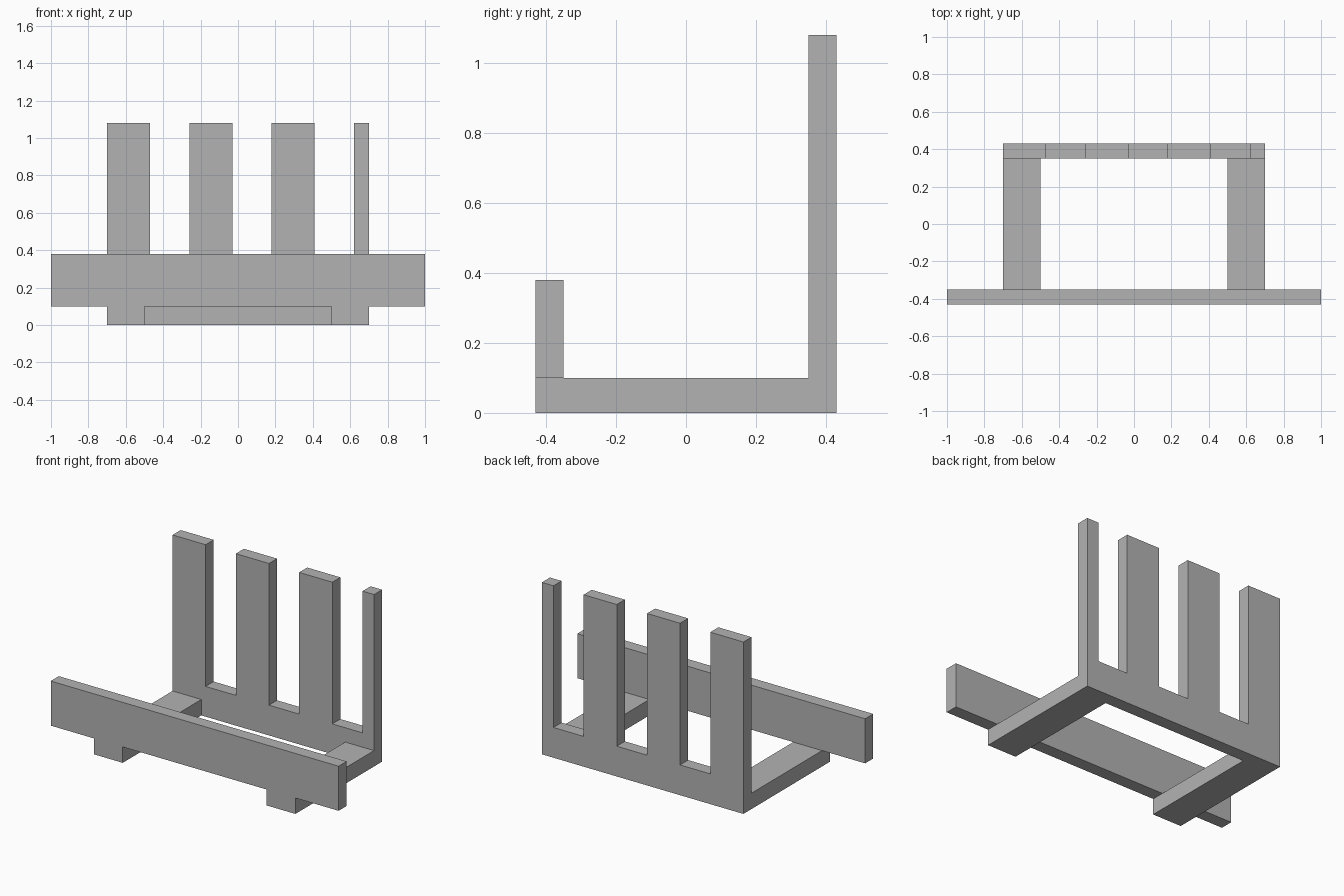
import bpy
import bmesh

cube = bpy.data.objects.get("Cube")
if cube:
    bpy.data.objects.remove(cube, do_unlink=True)

grey = bpy.data.materials.new("plain_grey")
grey.use_nodes = True
colour = (0.45, 0.45, 0.45, 1)
grey.diffuse_color = colour
grey.node_tree.nodes["Principled BSDF"].inputs["Base Color"].default_value = colour


def extrude_profile(name, profile, y0, y1):
    """Extrude an (x, z) outline from y0 back to y1."""
    bm = bmesh.new()
    face = bm.faces.new([bm.verts.new((x, y0, z)) for x, z in profile])
    result = bmesh.ops.extrude_face_region(bm, geom=[face])
    moved = [v for v in result["geom"] if isinstance(v, bmesh.types.BMVert)]
    bmesh.ops.translate(bm, verts=moved, vec=(0, y1 - y0, 0))
    bmesh.ops.recalc_face_normals(bm, faces=bm.faces)
    mesh = bpy.data.meshes.new(name)
    bm.to_mesh(mesh)
    bm.free()
    mesh.materials.append(grey)
    obj = bpy.data.objects.new(name, mesh)
    bpy.context.collection.objects.link(obj)
    return obj


def rectangle(x0, x1, z0, z1):
    return [(x0, z0), (x1, z0), (x1, z1), (x0, z1)]


FRONT, BACK, THICK = -0.43, 0.43, 0.08
HALF, FOOT_TOP, SLOT_Z, TOP = 0.70, 0.10, 0.19, 1.08

# Slatted back: one board with three open slots, the last slat narrower
outline = [(-HALF, 0), (HALF, 0), (HALF, TOP)]
for left, right in ((0.41, 0.62), (-0.03, 0.18), (-0.47, -0.26)):
    outline += [(right, TOP), (right, SLOT_Z), (left, SLOT_Z), (left, TOP)]
outline.append((-HALF, TOP))
extrude_profile("slatted_back", outline, BACK - THICK, BACK)

# Base runners joining the back to the front rail
for name, x0 in (("right_runner", -HALF), ("left_runner", 0.50)):
    extrude_profile(name, rectangle(x0, x0 + 0.20, 0, FOOT_TOP), FRONT, BACK - THICK)

# Wide front rail resting on the runners
extrude_profile("front_rail", rectangle(-1, 1, FOOT_TOP, 0.38), FRONT, FRONT + THICK)
